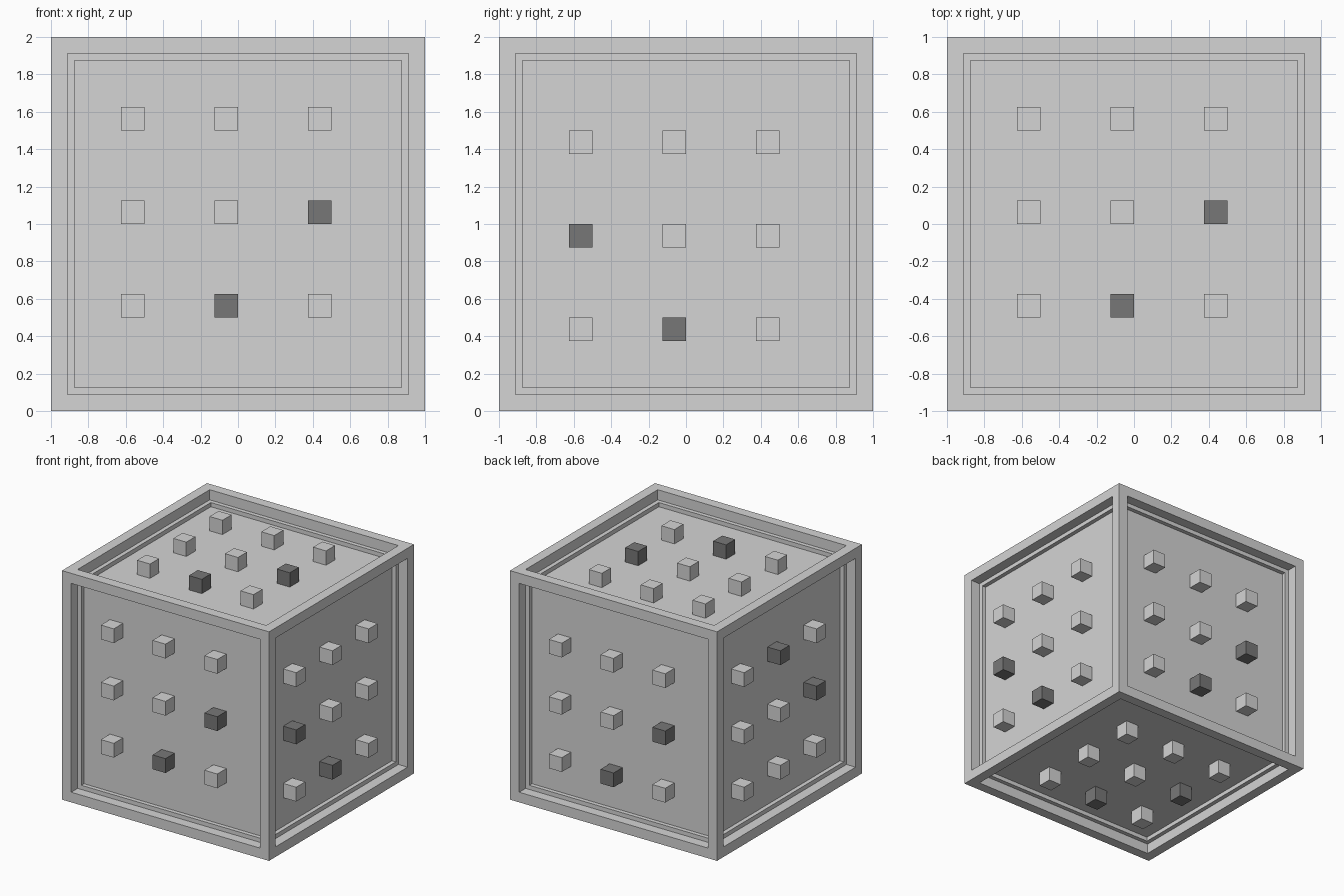
import bpy
import bmesh
from mathutils import Vector

old = bpy.data.objects.get("Cube")
if old:
    bpy.data.objects.remove(old, do_unlink=True)

UNIT = 0.125          # frame width, recess depth and stud size
CENTRE = Vector((0, 0, 1))


def material(name, value):
    mat = bpy.data.materials.new(name)
    mat.use_nodes = True
    colour = (value, value, value, 1)
    mat.diffuse_color = colour
    mat.node_tree.nodes["Principled BSDF"].inputs["Base Color"].default_value = colour
    return mat


def cube_object(name, size, location, mat, recessed=False):
    bm = bmesh.new()
    bmesh.ops.create_cube(bm, size=size)
    if recessed:
        # Flat border on every side, then straight walls down to a sunken panel
        panels = bm.faces[:]
        bmesh.ops.inset_individual(bm, faces=panels, thickness=UNIT)
        for panel in panels:
            inward = -panel.normal * UNIT
            floor = bmesh.ops.extrude_face_region(bm, geom=[panel])["geom"]
            verts = [g for g in floor if isinstance(g, bmesh.types.BMVert)]
            bmesh.ops.translate(bm, verts=verts, vec=inward)
            if panel.is_valid:
                bmesh.ops.delete(bm, geom=[panel], context="FACES_ONLY")
    mesh = bpy.data.meshes.new(name)
    bm.to_mesh(mesh)
    bm.free()
    mesh.materials.append(mat)
    obj = bpy.data.objects.new(name, mesh)
    obj.location = location
    bpy.context.collection.objects.link(obj)


light = material("light grey", 0.66)
dark = material("dark grey", 0.187)

# Box with a raised frame around each recessed panel
cube_object("framed_box", 2, CENTRE, light, recessed=True)

# Side: normal axis, direction, grid shifts along the other two axes, dark studs
SIDES = {
    "front": (1, -1, (-1, 1), {(1, 0), (0, -1)}),
    "back": (1, 1, (1, -1), {(-1, 0), (0, -1)}),
    "left": (0, 1, (-1, -1), {(-1, 0), (0, -1)}),
    "right": (0, -1, (1, -1), {(-1, 0), (0, 1)}),
    "top": (2, 1, (-1, 1), {(1, 0), (0, -1)}),
    "bottom": (2, -1, (-1, -1), {(-1, 0), (0, -1)}),
}

# Three by three studs standing on each panel, flush with the frame
for side, (axis, sign, shifts, darks) in SIDES.items():
    first, second = [a for a in range(3) if a != axis]
    for i in (-1, 0, 1):
        for j in (-1, 0, 1):
            pos = Vector()
            pos[axis] = sign * (1 - UNIT / 2)
            pos[first] = i / 2 + shifts[0] * UNIT / 2
            pos[second] = j / 2 + shifts[1] * UNIT / 2
            cube_object(side + "_stud", UNIT, CENTRE + pos,
                        dark if (i, j) in darks else light)
